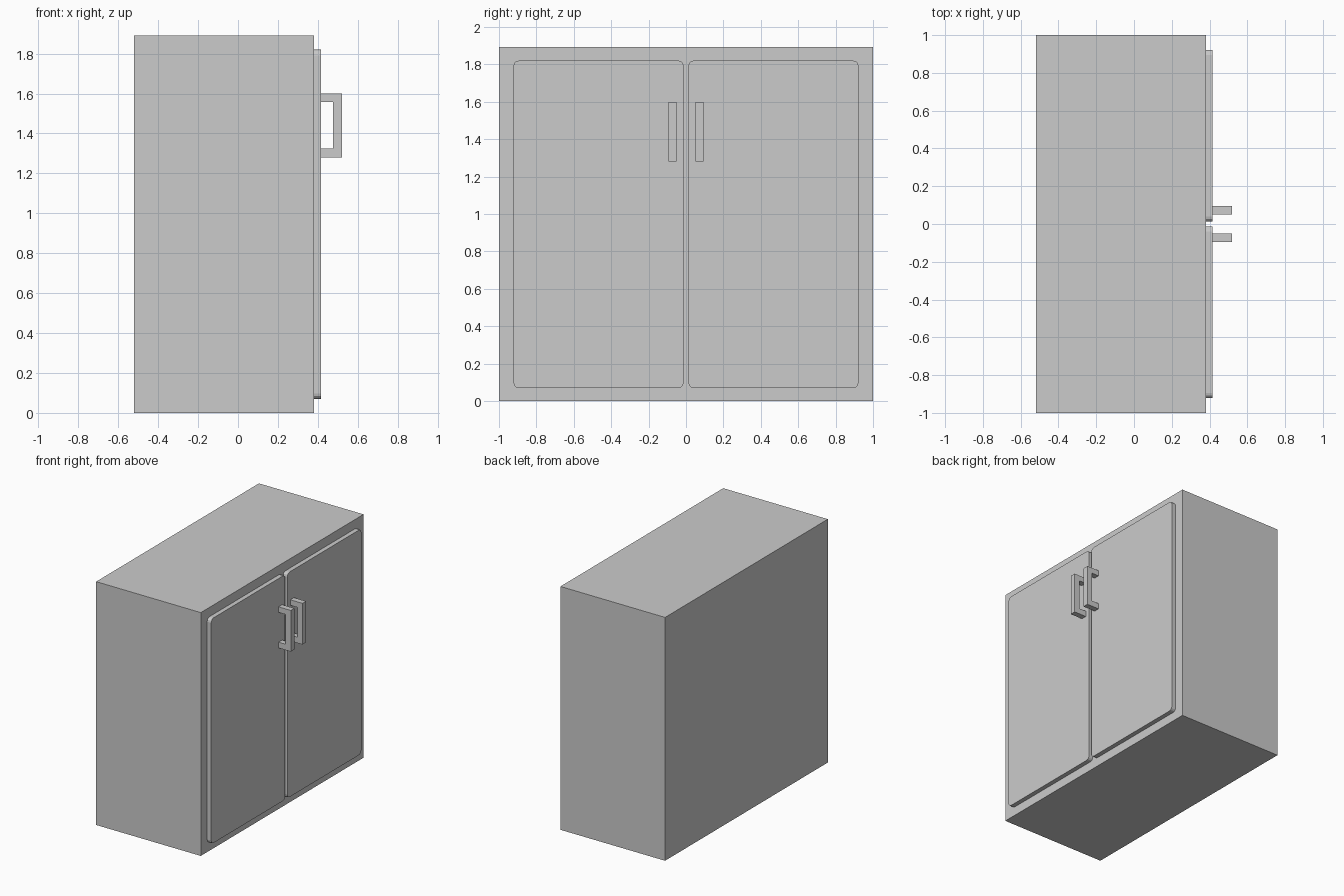
import bpy, bmesh
from mathutils import Vector

if "Cube" in bpy.data.objects:
    bpy.data.objects.remove(bpy.data.objects["Cube"])


def finish(bm, name):
    bmesh.ops.recalc_face_normals(bm, faces=bm.faces)
    mesh = bpy.data.meshes.new(name)
    bm.to_mesh(mesh)
    bm.free()
    obj = bpy.data.objects.new(name, mesh)
    bpy.context.collection.objects.link(obj)
    return obj


def box(name, lo, hi, corner=0.0):
    lo, hi = Vector(lo), Vector(hi)
    bm = bmesh.new()
    bmesh.ops.create_cube(bm, size=1)
    for v in bm.verts:
        v.co = (lo + hi) / 2 + v.co * (hi - lo)
    if corner:
        # round only the edges running along x
        edges = [e for e in bm.edges
                 if abs(e.verts[0].co.x - e.verts[1].co.x) > 1e-4]
        bmesh.ops.bevel(bm, geom=edges, offset=corner, segments=3,
                        profile=0.5, affect='EDGES')
    return finish(bm, name)


def extrude_y(name, points, y0, y1):
    bm = bmesh.new()
    face = bm.faces.new([bm.verts.new((x, y0, z)) for x, z in points])
    out = bmesh.ops.extrude_face_region(bm, geom=[face])
    verts = [g for g in out["geom"] if isinstance(g, bmesh.types.BMVert)]
    bmesh.ops.translate(bm, verts=verts, vec=(0, y1 - y0, 0))
    return finish(bm, name)


# cabinet carcass
box("cabinet_body", (-0.52, -1, 0), (0.38, 1, 1.892))

# C-shaped handle outline in x, z
handle = [(0.415, 1.28), (0.52, 1.28), (0.52, 1.6), (0.415, 1.6),
          (0.415, 1.557), (0.475, 1.557), (0.475, 1.325), (0.415, 1.325)]

# pair of doors with handles next to the centre gap
for side, s in (("left", -1), ("right", 1)):
    y = sorted((0.013 * s, 0.922 * s))
    box(side + "_door", (0.38, y[0], 0.07), (0.415, y[1], 1.82), 0.028)
    y = sorted((0.05 * s, 0.094 * s))
    extrude_y(side + "_handle", handle, y[0], y[1])
